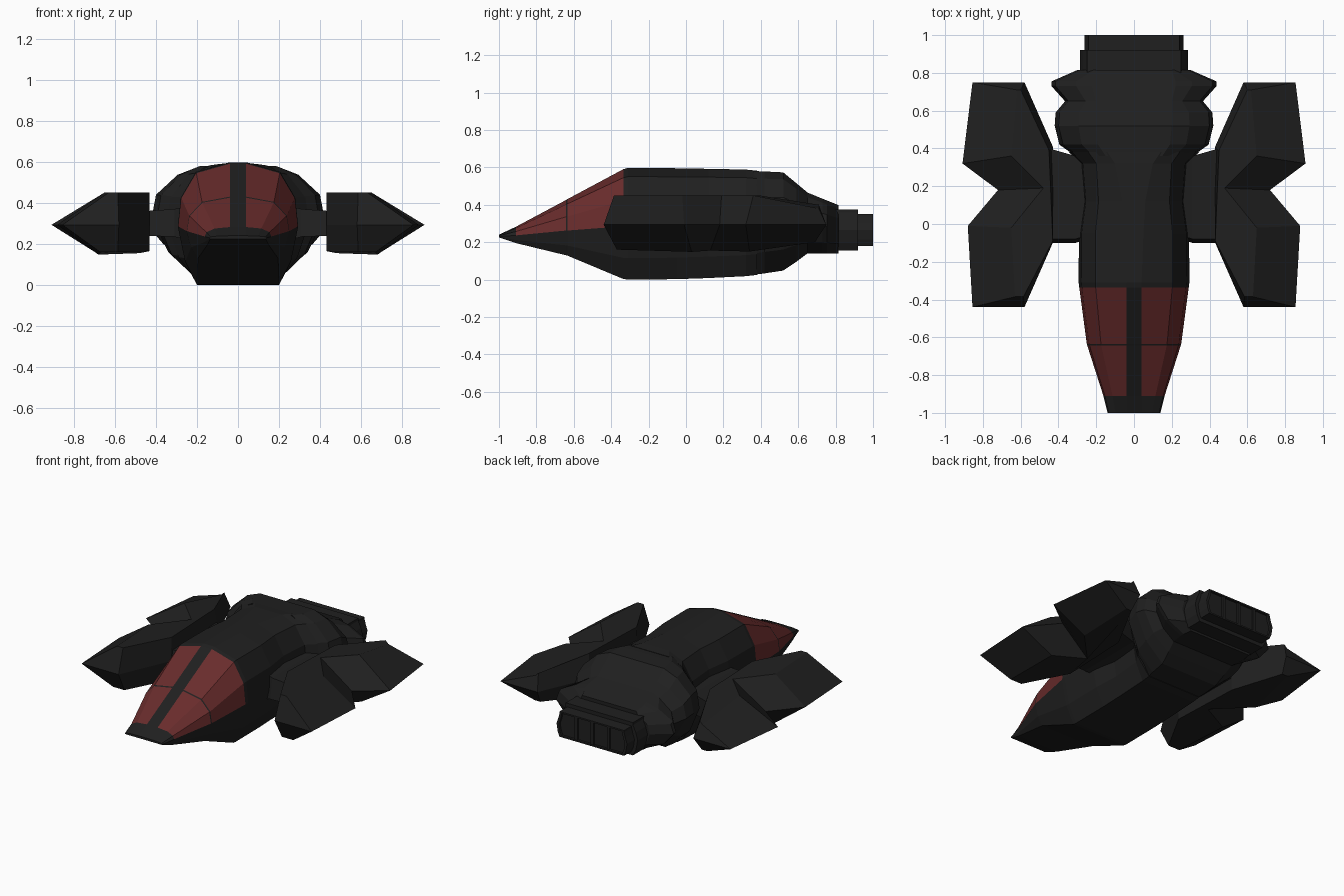
import bpy, bmesh


def material(name, color):
    m = bpy.data.materials.new(name)
    m.diffuse_color = (*color, 1)
    return m


BLACK = material("dark_hull", (0.014, 0.014, 0.014))
RED = material("red_canopy", (0.14, 0.025, 0.025))


def loft(name, rings, is_red=None):
    """Skin a list of equal-length closed rings and cap both ends."""
    bm = bmesh.new()
    rows = [[bm.verts.new(p) for p in r] for r in rings]
    n = len(rows[0])
    for i in range(len(rows) - 1):
        for j in range(n):
            k = (j + 1) % n
            f = bm.faces.new((rows[i][j], rows[i][k], rows[i + 1][k], rows[i + 1][j]))
            if is_red and is_red(i, j):
                f.material_index = 1
    bm.faces.new(rows[0])
    bm.faces.new(rows[-1])
    bmesh.ops.recalc_face_normals(bm, faces=bm.faces)
    me = bpy.data.meshes.new(name)
    bm.to_mesh(me)
    bm.free()
    me.materials.append(BLACK)
    me.materials.append(RED)
    ob = bpy.data.objects.new(name, me)
    bpy.context.collection.objects.link(ob)
    return ob


def mirror(ob):
    ob.modifiers.new("mirror", "MIRROR")


def section(y, w, wb, zb, zw, zt, xt):
    """Twelve-sided hull section: widest w at zw, floor wb at zb, roof xt at zt."""
    h = zt - zw
    half = [(xt, zt), (max(0.70 * w, xt), zt - 0.15 * h), (0.95 * w, zt - 0.55 * h),
            (w, zw), ((w + wb) * 0.5 + 0.12 * (w - wb), zw + (zb - zw) * 0.6), (wb, zb)]
    return [(x, y, z) for x, z in half] + [(-x, y, z) for x, z in reversed(half)]


# Hull with canopy panels on the nose
hull = [
    (-1.00, .140, .135, .225, .230, .240, .04),
    (-0.91, .162, .150, .195, .236, .282, .04),
    (-0.642, .248, .195, .130, .262, .425, .04),
    (-0.634, .250, .195, .128, .262, .430, .04),
    (-0.335, .290, .200, .003, .285, .590, .04),
    (-0.31, .293, .200, .000, .285, .597, .04),
    (-0.05, .292, .200, .002, .290, .595, .05),
    (0.12, .268, .200, .008, .295, .592, .06),
    (0.32, .285, .200, .018, .300, .588, .10),
    (0.38, .345, .200, .025, .300, .582, .14),
]
loft("hull", [section(*s) for s in hull],
     lambda i, j: i in (1, 3) and j in (0, 1, 2, 8, 9, 10))

# Flared engine housing
engine = [
    (0.36, .310, .195, .025, .310, .580, .15),
    (0.42, .395, .205, .033, .320, .578, .19),
    (0.52, .420, .210, .048, .330, .573, .20),
    (0.59, .415, .220, .095, .320, .515, .20),
    (0.65, .365, .230, .140, .295, .465, .20),
    (0.73, .437, .240, .140, .290, .432, .22),
    (0.755, .437, .240, .140, .285, .422, .22),
    (0.815, .300, .230, .140, .270, .398, .20),
]
loft("engine_housing", [section(*s) for s in engine])

# Stepped nozzle with a shallow recessed mouth
nozzle = [
    (0.80, .285, .250, .155, .265, .375, .25),
    (0.92, .285, .250, .155, .265, .375, .25),
    (0.92, .262, .240, .180, .265, .350, .24),
    (1.00, .262, .240, .180, .265, .350, .24),
    (1.00, .245, .225, .190, .265, .340, .225),
    (0.985, .245, .225, .190, .265, .340, .225),
]
loft("nozzle", [section(*s) for s in nozzle])


def box(name, x0, x1, y0, y1, z0, z1):
    return loft(name, [[(x0, y0, z), (x1, y0, z), (x1, y1, z), (x0, y1, z)] for z in (z0, z1)])


# Vertical vanes inside the nozzle
for i, x in enumerate((-0.12, 0, 0.12)):
    box(f"nozzle_vane_{i + 1}", x - .01, x + .01, .98, .997, .185, .345)

# Wing: top, rim and bottom outlines, notched on the outer side
rim = [(.58, -.44), (.855, -.44), (.88, -.01), (.72, .18), (.908, .32),
       (.855, .75), (.58, .75), (.43, .41), (.43, -.10)]
top = [(.585, -.385), (.63, -.385), (.65, -.02), (.48, .19), (.65, .36),
       (.62, .71), (.60, .71), (.45, .39), (.43, -.09)]
bottom = [(.585, -.37), (.67, -.37), (.68, .03), (.48, .13), (.68, .34),
          (.64, .69), (.60, .69), (.45, .39), (.43, -.09)]
top_z = [.45, .45, .45, .45, .45, .38, .40, .45, .45]
bottom_z = [.16, .16, .148, .155, .15, .20, .20, .165, .165]
wing = loft("wing", [
    [(x, y, z) for (x, y), z in zip(bottom, bottom_z)],
    [(x, y, .293) for x, y in rim],
    [(x, y, z) for (x, y), z in zip(top, top_z)],
])
mirror(wing)

# Strut joining wing to hull
strut = loft("wing_strut", [
    [(x, y0, z0), (x, y0 + .02, z1), (x, y1, z1), (x, y1, z0)]
    for x, y0, y1, z0, z1 in ((.18, -.06, .36, .20, .40), (.31, -.10, .36, .235, .37),
                              (.45, -.10, .40, .24, .36))
])
mirror(strut)
